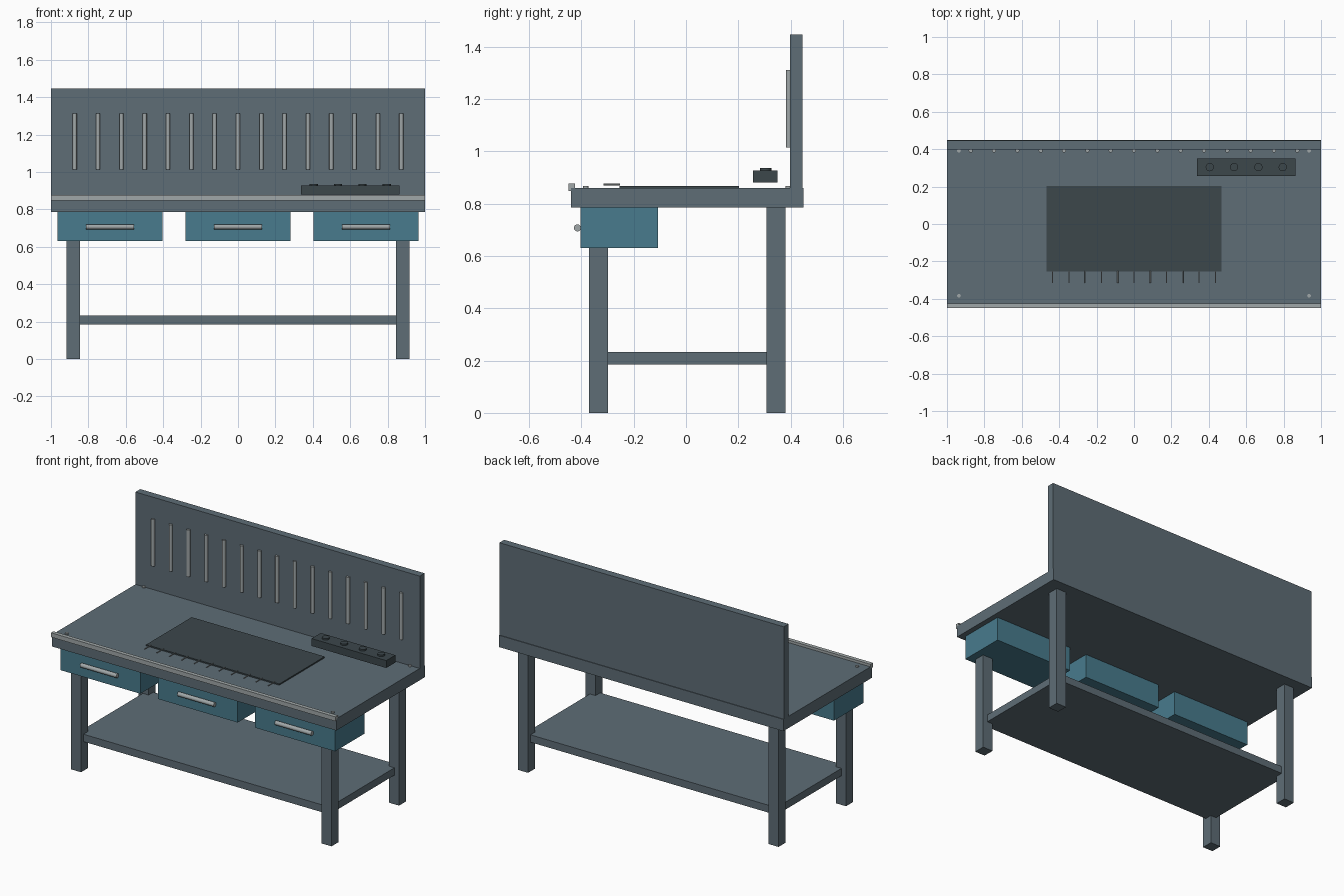
import bpy, math
from mathutils import Vector

if "Cube" in bpy.data.objects:
    bpy.data.objects.remove(bpy.data.objects["Cube"])


def material(name, rgb):
    m = bpy.data.materials.new(name)
    m.diffuse_color = (*rgb, 1)
    m.use_nodes = True
    m.node_tree.nodes["Principled BSDF"].inputs["Base Color"].default_value = m.diffuse_color
    return m


STEEL = material("blue_grey_steel", (0.112, 0.153, 0.181))
TEAL = material("teal_paint", (0.065, 0.198, 0.266))
LIGHT = material("light_metal", (0.352, 0.386, 0.392))
DARK = material("dark_rubber", (0.045, 0.063, 0.071))


def box(name, x, y, z, mat):
    """Box from (min, max) ranges."""
    bpy.ops.mesh.primitive_cube_add(size=1, location=[(a + b) / 2 for a, b in (x, y, z)])
    o = bpy.context.object
    o.scale = [b - a for a, b in (x, y, z)]
    bpy.ops.object.transform_apply(location=False, rotation=False, scale=True)
    o.name = name
    o.data.materials.append(mat)
    return o


def rod(name, centre, axis, radius, length, mat, sides=16):
    """Cylinder lying along x, y or z."""
    rot = {"x": (0, math.pi / 2, 0), "y": (math.pi / 2, 0, 0), "z": (0, 0, 0)}[axis]
    bpy.ops.mesh.primitive_cylinder_add(vertices=sides, radius=radius, depth=length,
                                        location=centre, rotation=rot)
    o = bpy.context.object
    o.name = name
    o.data.materials.append(mat)
    bpy.ops.object.shade_smooth_by_angle(angle=math.radians(40))
    return o


# Worktop, front edge rail and back panel
box("worktop", (-1, 1), (-0.44, 0.45), (0.785, 0.86), STEEL)
box("front_rail", (-1, 1), (-0.45, -0.425), (0.848, 0.876), LIGHT)
box("back_panel", (-1, 1), (0.398, 0.446), (0.86, 1.447), STEEL)

# Legs and lower shelf
for sx in (-1, 1):
    for label, y0 in (("front", -0.37), ("back", 0.308)):
        xs = sorted((sx * 0.845, sx * 0.917))
        box(label + "_leg", xs, (y0, y0 + 0.072), (0, 0.785), STEEL)
box("lower_shelf", (-0.885, 0.885), (-0.345, 0.355), (0.185, 0.232), STEEL)

# Drawers with bar handles
for cx in (-0.685, 0, 0.685):
    box("drawer", (cx - 0.281, cx + 0.281), (-0.404, -0.107), (0.63, 0.785), TEAL)
    rod("drawer_handle", (cx, -0.415, 0.707), "x", 0.0135, 0.256, LIGHT)

# Tool pegs on the back panel
for i in range(15):
    rod("tool_peg", ((i - 7) * 0.1247, 0.393, 1.163), "z", 0.011, 0.297, LIGHT, 12)

# Work mat with a row of thin pins along its front edge
box("work_mat", (-0.468, 0.468), (-0.254, 0.203), (0.86, 0.868), DARK)
for i in range(11):
    rod("mat_pin", ((i - 5) * 0.087, -0.284, 0.873), "y", 0.003, 0.064, LIGHT, 8)

# Corner bolts
for sx in (-0.936, 0.936):
    for y in (-0.383, 0.391):
        rod("corner_bolt", (sx, y, 0.863), "z", 0.01, 0.008, LIGHT, 12)

# Power strip with round sockets
box("power_strip", (0.338, 0.863), (0.257, 0.349), (0.88, 0.927), DARK)
for i in range(4):
    rod("socket", (0.6 + (i - 1.5) * 0.13, 0.304, 0.931), "z", 0.022, 0.012, DARK)
